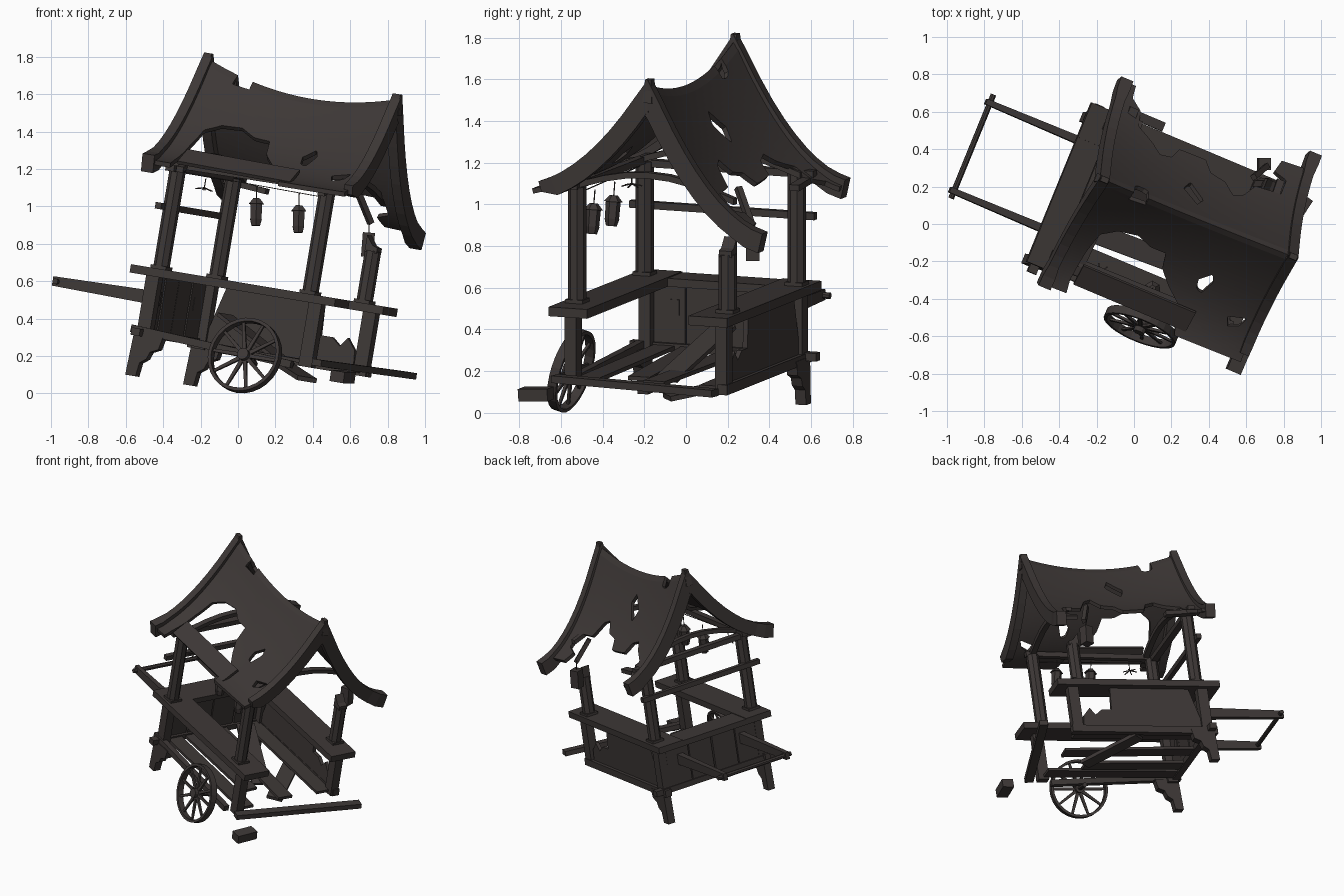
import bpy, bmesh, math
from mathutils import Vector as V, Matrix
from mathutils.geometry import intersect_point_line

if "Cube" in bpy.data.objects:
    bpy.data.objects.remove(bpy.data.objects["Cube"])

# whole cart is yawed and leans over
M = Matrix.Rotation(math.radians(9.5), 3, 'Y') @ Matrix.Rotation(math.radians(-22.5), 3, 'Z')
INV = M.inverted()
mat = bpy.data.materials.new("dark_charred_wood")
mat.diffuse_color = (0.047, 0.039, 0.037, 1)
mat.use_nodes = True
mat.node_tree.nodes["Principled BSDF"].inputs["Base Color"].default_value = mat.diffuse_color

def finish(name, bm):
    bmesh.ops.recalc_face_normals(bm, faces=bm.faces)
    for v in bm.verts:
        v.co = M @ v.co
    me = bpy.data.meshes.new(name)
    bm.to_mesh(me)
    bm.free()
    me.materials.append(mat)
    ob = bpy.data.objects.new(name, me)
    bpy.context.collection.objects.link(ob)
    return ob

def loft(name, rings, closed=False):
    bm = bmesh.new()
    rs = [[bm.verts.new(p) for p in r] for r in rings]
    n = len(rs[0])
    for i in range(len(rs) if closed else len(rs) - 1):
        a, b = rs[i], rs[(i + 1) % len(rs)]
        for k in range(n):
            bm.faces.new((a[k], a[(k + 1) % n], b[(k + 1) % n], b[k]))
    if not closed:
        bm.faces.new(rs[0])
        bm.faces.new(rs[-1])
    return finish(name, bm)

def frame(a, b, up):
    d = (b - a).normalized()
    s = d.cross(V(up))
    if s.length < 1e-3:
        s = d.cross(V((1, 0, 0)))
    s.normalize()
    return s, s.cross(d)

def beam(name, a, b, w, h, up=(0, 0, 1), taper=1.0):
    a, b = V(a), V(b)
    s, t = frame(a, b, up)
    return loft(name, [[p + s * (x * w * k / 2) + t * (z * h * k / 2)
                for x, z in ((-1, -1), (1, -1), (1, 1), (-1, 1))] for p, k in ((a, 1), (b, taper))])

def rod(name, a, b, r, n=8, r2=None):
    a, b = V(a), V(b)
    s, t = frame(a, b, (0, 0, 1))
    return loft(name, [[p + (s * math.cos(q) + t * math.sin(q)) * k
                for q in (2 * math.pi * (i + .5) / n for i in range(n))]
                for p, k in ((a, r), (b, r if r2 is None else r2))])

def prism(name, pts, pos, th):
    return loft(name, [[V((p[0], pos + o, p[1])) for p in pts] for o in (-th / 2, th / 2)])

# posts, lower posts and collars
for n, x, y, top in (("front_left", -.40, -.38, 1.14), ("front_right", .47, -.37, 1.15),
                     ("back_left", -.40, .41, 1.13), ("back_right", .465, .41, .87)):
    rod(n + "_post", (x, y, .58), (x, y, top), .044)
    beam(n + "_collar", (x, y, .575), (x, y, .605), .09, .09)
    sx = x + (.05 if x > 0 else -.03)
    beam(n + "_lower_post", (sx, y, .2), (sx, y, .56), .06, .075)
prism("splintered_post_top", [(.43, .86), (.50, .86), (.50, .89), (.47, .90), (.43, .95)], .41, .065)

# counters on front, back and left
beam("front_counter", (-.55, -.345, .565), (.65, -.345, .565), .2, .045)
beam("back_counter", (-.55, .375, .565), (.635, .375, .565), .2, .045)
beam("left_counter", (-.455, -.44, .563), (-.455, .47, .563), .19, .04)

# left wall boards and broken back wall
for i in range(4):
    y = -.28 + .19 * i
    beam("left_wall_board", (-.455, y, .22), (-.455, y, .55), .18, .02 + .006 * (i % 2), (1, 0, 0))
prism("back_wall", [(-.42, .22), (.47, .22), (.46, .33), (.41, .39), (.37, .34), (.32, .38),
                    (.25, .38), (.24, .55), (-.33, .55)], .41, .025)

# lower rails
beam("left_lower_rail", (-.45, -.47, .235), (-.45, .50, .235), .05, .04)
beam("back_lower_rail", (-.5, .42, .225), (.56, .42, .225), .05, .05)
beam("front_lower_rail", (-.5, -.40, .25), (.45, -.41, .2), .04, .04)
beam("right_lower_rail", INV @ V((.42, -.63, .165)), INV @ V((.93, .14, .095)), .06, .035)
beam("fallen_gable_end", INV @ V((.53, -.79, .09)), INV @ V((.59, -.65, .09)), .08, .06)

# floor boards, some loose
for y, x0, x1, y1, dz in ((-.29, -.45, .52, -.29, 0), (-.15, -.45, .3, -.12, -.02),
                          (.08, -.45, .5, .04, 0), (.34, -.45, .52, .34, 0)):
    beam("floor_board", (x0, y, .235), (x1, y1, .225 + dz), .11, .02)
beam("leaning_board", (-.2, .12, .40), (.25, .0, .2), .13, .02)
beam("hanging_board", (.06, .38, .2), (.36, .05, .135), .11, .025)

# left legs with curved brackets
for n, y in (("front_leg", -.40), ("back_leg", .42)):
    prism(n, [(-.475, .23), (-.485, 0), (-.425, 0), (-.415, .075), (-.38, .1), (-.365, .14),
              (-.32, .16), (-.305, .23)], y, .055)

# pull handles
for y in (-.24, .27):
    beam("handle_bar", (-.44, y, .43), (-1.06, y, .43), .045, .075, taper=.68)
rod("handle_crossbar", (-1.035, -.28, .43), (-1.035, .32, .43), .016)

# wheel
c, ax = INV @ V((.037, -.55, .203)), (INV @ V((.36, .88, -.3))).normalized()
e1, e2 = frame(V((0, 0, 0)), ax, (0, 0, 1))
def spin(q):
    return e1 * math.cos(q) + e2 * math.sin(q)
loft("wheel_rim", [[c + spin(2 * math.pi * i / 28) * r + ax * o
     for r, o in ((.187, -.023), (.205, -.023), (.205, .023), (.187, .023))] for i in range(28)], True)
for i in range(10):
    d = spin(2 * math.pi * i / 10)
    beam("wheel_spoke", c + d * .02, c + d * .19, .022, .016, ax, .7)
rod("wheel_hub", c - ax * .035, c + ax * .035, .032, 12)
rod("axle_stub", c, c + ax * .15, .016)

# roof shape
AP = (V((-.51, .045, 1.757)), V((.60, .06, 1.708)))
END = {-1: (V((-.50, -.575, 1.17)), V((.64, -.55, 1.17))), 1: (V((-.50, .63, 1.09)), V((.61, .66, 1.0)))}
def surf(u, v):
    t, a = abs(v), AP[0].lerp(AP[1], u)
    e = END[1 if v > 0 else -1]
    d = e[0].lerp(e[1], u) - a
    f = 1.8 * t - .8 * t * t
    return a + V((d.x * t, d.y * t, d.z * f - .38 * u * (1 - u) * (1 - t)))

# torn areas as (along ridge, down slope) outlines; negative is the front slope
HOLES = [
    [(.11, -.58), (.13, -.40), (.2, -.32), (.3, -.29), (.38, -.34), (.46, -.34), (.48, -.47),
     (.54, -.58), (.62, -.7), (.68, -1.1), (.12, -1.1), (.1, -.85)],
    [(.66, -.44), (.71, -.36), (.73, -.42), (.70, -.54), (.67, -.52)],
    [(.86, -.64), (.95, -.6), (.93, -.68), (.88, -.72)],
    [(.16, -.05), (.25, -.04), (.24, .06), (.17, .06)],
    [(.05, 1.1), (.06, .85), (.12, .76), (.13, .62), (.22, .52), (.27, .44), (.33, .46), (.36, .56),
     (.5, .56), (.54, .46), (.62, .43), (.67, .34), (.72, .37), (.77, .5), (.9, .52), (.91, .66),
     (.84, .7), (.86, .82), (1.1, .84), (1.1, 1.1)],
    [(.42, .22), (.50, .12), (.53, .18), (.45, .30)]]
def inside(x, y, poly):
    r = False
    for (x1, y1), (x2, y2) in zip(poly, poly[1:] + poly[:1]):
        if (y1 > y) != (y2 > y) and x < (x2 - x1) * (y - y1) / (y2 - y1) + x1:
            r = not r
    return r
def snap(p):
    best = None
    for h in HOLES:
        for a, b in zip(h, h[1:] + h[:1]):
            q, k = intersect_point_line(p, V(a), V(b))
            q = V(a) if k < 0 else V(b) if k > 1 else q
            if best is None or (q - p).length < (best - p).length:
                best = V((q[0], q[1]))
    return best

# torn roof sheet with its ragged edges snapped to the tear outlines
NU, NV, W = 64, 80, .97
bm = bmesh.new()
uv = lambda i, j: V((i / NU, W * (2 * j / NV - 1)))
keep = [[not any(inside(*uv(i + .5, j + .5), h) for h in HOLES) for j in range(NV)] for i in range(NU)]
g = {}
for i in range(NU + 1):
    for j in range(NV + 1):
        near = {keep[a][b] for a in (i - 1, i) for b in (j - 1, j) if 0 <= a < NU and 0 <= b < NV}
        p = snap(uv(i, j)) if len(near) > 1 else uv(i, j)
        p = V((min(max(p.x, 0), 1), min(max(p.y, -W), W)))
        g[i, j] = bm.verts.new(surf(p.x, p.y) - V((0, 0, .03)))
for i in range(NU):
    for j in range(NV):
        if keep[i][j]:
            bm.faces.new((g[i, j], g[i + 1, j], g[i + 1, j + 1], g[i, j + 1]))
bmesh.ops.delete(bm, geom=[v for v in bm.verts if not v.link_faces], context='VERTS')
bmesh.ops.remove_doubles(bm, verts=bm.verts, dist=.001)
roof = finish("torn_roof", bm)
sol = roof.modifiers.new("thickness", 'SOLIDIFY')
sol.thickness = .025
sol.offset = 0

# curved gable boards, the front right one has lost its end
for u, n in ((0, "left"), (1, "right")):
    for s in (-1, 1):
        rings = []
        broken = u == 1 and s == -1
        for i in range(10 if broken else 11):
            t = i / 10
            p = surf(u, s * max(t, 1e-4))
            d = surf(u, s * (t + .02)) - surf(u, s * max(t - .02, 1e-4))
            nrm = V((0, -d.z * s, d.y * s)).normalized() * s * s
            dep, w = .08, .055
            if i == 0:
                nrm, dep = V((0, 0, 1)), .18
            if i >= 9:
                dep, w = (.04, .05) if broken else (.085, .07)
            rings.append([p + V((x * w / 2, 0, 0)) + nrm * k
                          for x, k in ((-1, .012), (1, .012), (1, -dep), (-1, -dep))])
        loft(n + "_gable_board", rings)
    # short cap on the gable peak
    p = AP[u]
    beam(n + "_gable_cap", p - V((0, 0, .1)), p + V((0, 0, .012)), .07, .05, (0, 1, 0), .6)

# upper beams, bowed gable ties and rails
beam("front_top_beam", (-.46, -.38, 1.15), (.52, -.37, 1.16), .04, .035)
beam("left_top_beam", (-.41, -.47, 1.13), (-.41, .50, 1.13), .05, .035)
beam("left_mid_rail", (-.44, -.47, .92), (-.44, .49, .92), .035, .035)
beam("back_eave_stub", (-.47, .47, 1.11), (-.22, .47, 1.09), .05, .03)
beam("loose_roof_board", (-.36, -.44, 1.2), (.3, -.44, 1.19), .13, .02, (0, -.55, .83))
for x in (-.36, .47):
    pts = [V((x, -.45 + .9 * i / 8, 1.13 + .1 * math.sin(math.pi * i / 8))) for i in range(9)]
    loft("bowed_tie", [[p + V((a, 0, b)) for a, b in ((-.02, -.015), (.02, -.015), (.02, .015), (-.02, .015))]
                       for p in pts])

# string with two lanterns and one broken lantern cap
rod("lantern_string", (-.4, -.39, 1.12), (.47, -.38, 1.11), .003, 4)
for x in (.074, .323):
    p = V((x, -.35, .98))
    def at(z): return p + V((-.16 * z, .02 * z, z))
    rod("lantern_cord", at(.05), at(.13), .003, 4)
    rod("lantern_cap", at(.035), at(.065), .046, 6, .02)
    rod("lantern_base", at(-.08), at(-.045), .026, 6, .036)
    rod("lantern_body", at(-.05), at(.036), .034, 6, .036)
h = INV @ V((-.18, -.26, 1.10))
rod("broken_lantern_cord", h, h + V((0, 0, .05)), .003, 4)
for i in range(6):
    q = math.pi * i / 3
    rod("broken_lantern_rib", h, h + V((.05 * math.cos(q), .05 * math.sin(q), -.012)), .004, 4)

# snapped post end hanging at the back right
beam("hanging_post_piece", INV @ V((.69, .32, .73)), INV @ V((.70, .32, .86)), .065, .065)
rod("hanging_cord", INV @ V((.70, .32, .86)), INV @ V((.70, .32, .93)), .004, 4)
beam("dangling_splinter", INV @ V((.71, .31, .91)), INV @ V((.64, .25, 1.08)), .03, .03)
